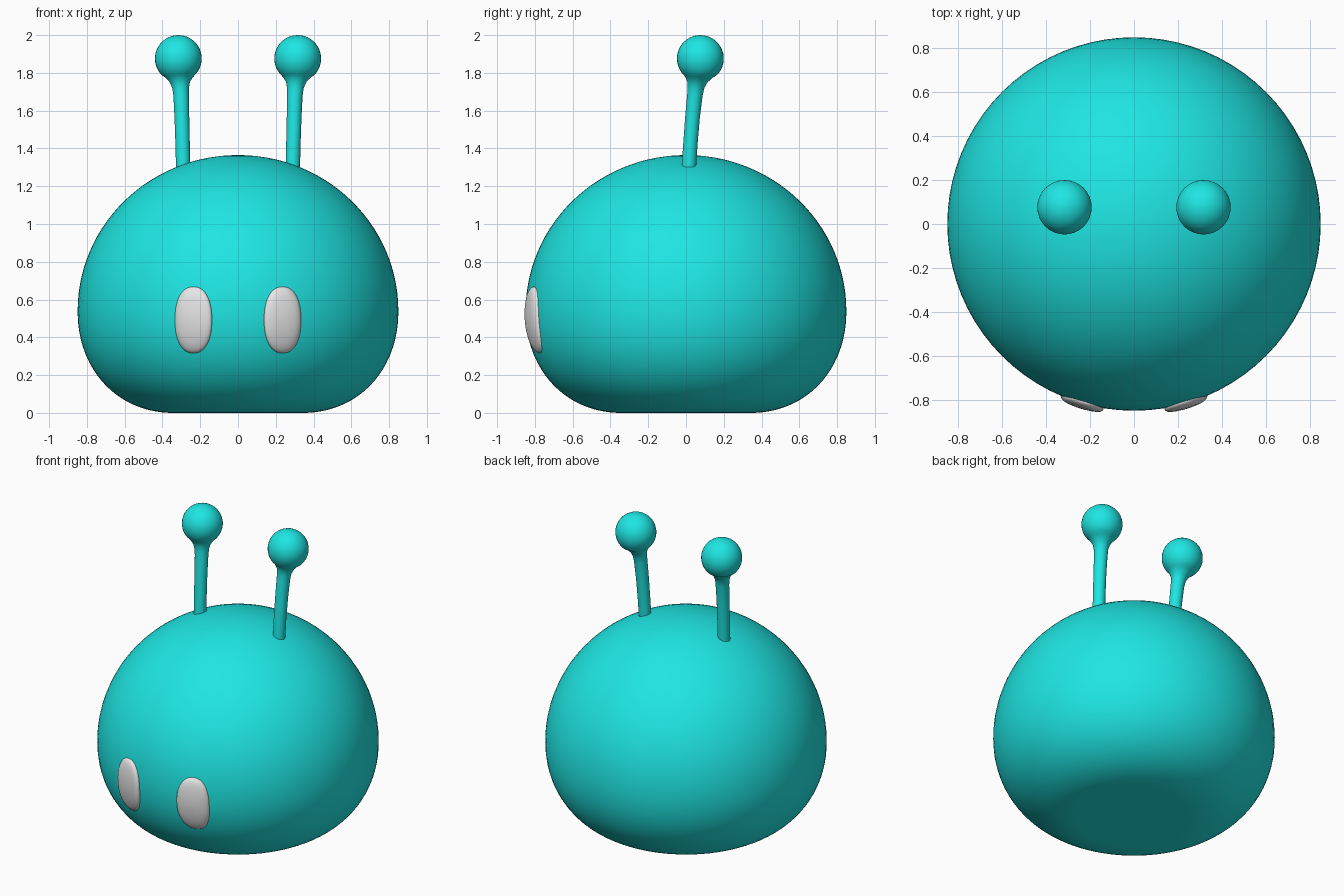
import bpy
import math

if "Cube" in bpy.data.objects:
    bpy.data.objects.remove(bpy.data.objects["Cube"])

R, MID, TOP = 0.849, 0.54, 1.365    # body radius, waist height, top
FLAT, POW = 0.34, 2.1               # radius of the flat base, fullness of the lower bulge


def material(name, rgb):
    m = bpy.data.materials.new(name)
    m.diffuse_color = (*rgb, 1)
    m.use_nodes = True
    m.node_tree.nodes["Principled BSDF"].inputs["Base Color"].default_value = m.diffuse_color
    return m


teal = material("teal", (0.013, 0.79, 0.765))
white = material("soft white", (0.8, 0.8, 0.8))


def loft(name, rings, mat, angle=60):
    """Skin a list of equal point rings and cap both ends."""
    n = len(rings[0])
    verts = [p for ring in rings for p in ring]
    faces = [(i * n + j, i * n + (j + 1) % n, (i + 1) * n + (j + 1) % n, (i + 1) * n + j)
             for i in range(len(rings) - 1) for j in range(n)]
    faces += [tuple(reversed(range(n))), tuple(range(len(verts) - n, len(verts)))]
    me = bpy.data.meshes.new(name)
    me.from_pydata(verts, [], faces)
    me.materials.append(mat)
    ob = bpy.data.objects.new(name, me)
    bpy.context.collection.objects.link(ob)
    bpy.ops.object.select_all(action='DESELECT')
    ob.select_set(True)
    bpy.context.view_layer.objects.active = ob
    bpy.ops.object.mode_set(mode='EDIT')
    bpy.ops.mesh.select_all(action='SELECT')
    bpy.ops.mesh.normals_make_consistent(inside=False)
    bpy.ops.object.mode_set(mode='OBJECT')
    bpy.ops.object.shade_smooth_by_angle(angle=math.radians(angle))
    return ob


def circle(x, y, z, r, n):
    return [(x + r * math.cos(2 * math.pi * k / n), y + r * math.sin(2 * math.pi * k / n), z)
            for k in range(n)]


def body_radius(z):
    if z >= MID:
        return R * math.sqrt(max(0, 1 - ((z - MID) / (TOP - MID)) ** 2))
    return FLAT + (R - FLAT) * (1 - ((MID - z) / MID) ** POW) ** (1 / POW)


# Body: round dome above the waist, full bulge tucking into a flat base below it
profile = [(0.01, 0.0), (FLAT * 0.5, 0.0)]
for i in range(28):
    a = math.radians(90 - i * 90 / 28)
    c, s = max(0, math.cos(a)), math.sin(a)
    profile.append((FLAT + (R - FLAT) * c ** (2 / POW), MID - MID * s ** (2 / POW)))
for i in range(29):
    a = math.radians(i * 89.5 / 28)
    profile.append((R * math.cos(a), MID + (TOP - MID) * math.sin(a)))
loft("body", [circle(0, 0, z, r, 80) for r, z in profile], teal)

# Antennae: leaning stalk that flares into a ball
STALK = [(0.290, 0.014, 1.28, 0.038), (0.293, 0.023, 1.42, 0.038), (0.297, 0.034, 1.56, 0.039),
         (0.301, 0.047, 1.68, 0.041), (0.304, 0.053, 1.72, 0.044), (0.308, 0.061, 1.75, 0.053),
         (0.313, 0.070, 1.775, 0.072)]
BALL = (0.316, 0.076, 1.876, 0.124)
for side, label in ((-1, "left"), (1, "right")):
    rings = [circle(side * x, y, z, r, 32) for x, y, z, r in STALK]
    x, y, z, r = BALL
    for i in range(17):
        a = math.radians(-46 + i * 135 / 16)
        rings.append(circle(side * x, y, z + r * math.sin(a), r * math.cos(a), 32))
    loft(label + "_antenna", rings, teal)

# Eyes: tall rounded pads that follow the front of the body
for side, label in ((-1, "left"), (1, "right")):
    rings = []
    for rho, lift in [(1, -0.015), (1, 0.0), (0.985, 0.008), (0.94, 0.014), (0.86, 0.019),
                      (0.7, 0.023), (0.45, 0.025), (0.2, 0.026), (0.02, 0.026)]:
        ring = []
        for k in range(48):
            a = 2 * math.pi * k / 48
            c, s = math.cos(a), math.sin(a)
            x = side * 0.236 + 0.098 * rho * math.copysign(abs(c) ** 0.88, c)
            z = 0.492 + 0.176 * rho * math.copysign(abs(s) ** 0.88, s)
            ring.append((x, -math.sqrt(body_radius(z) ** 2 - x * x) - lift, z))
        rings.append(ring)
    loft(label + "_eye", rings, white, 80)
